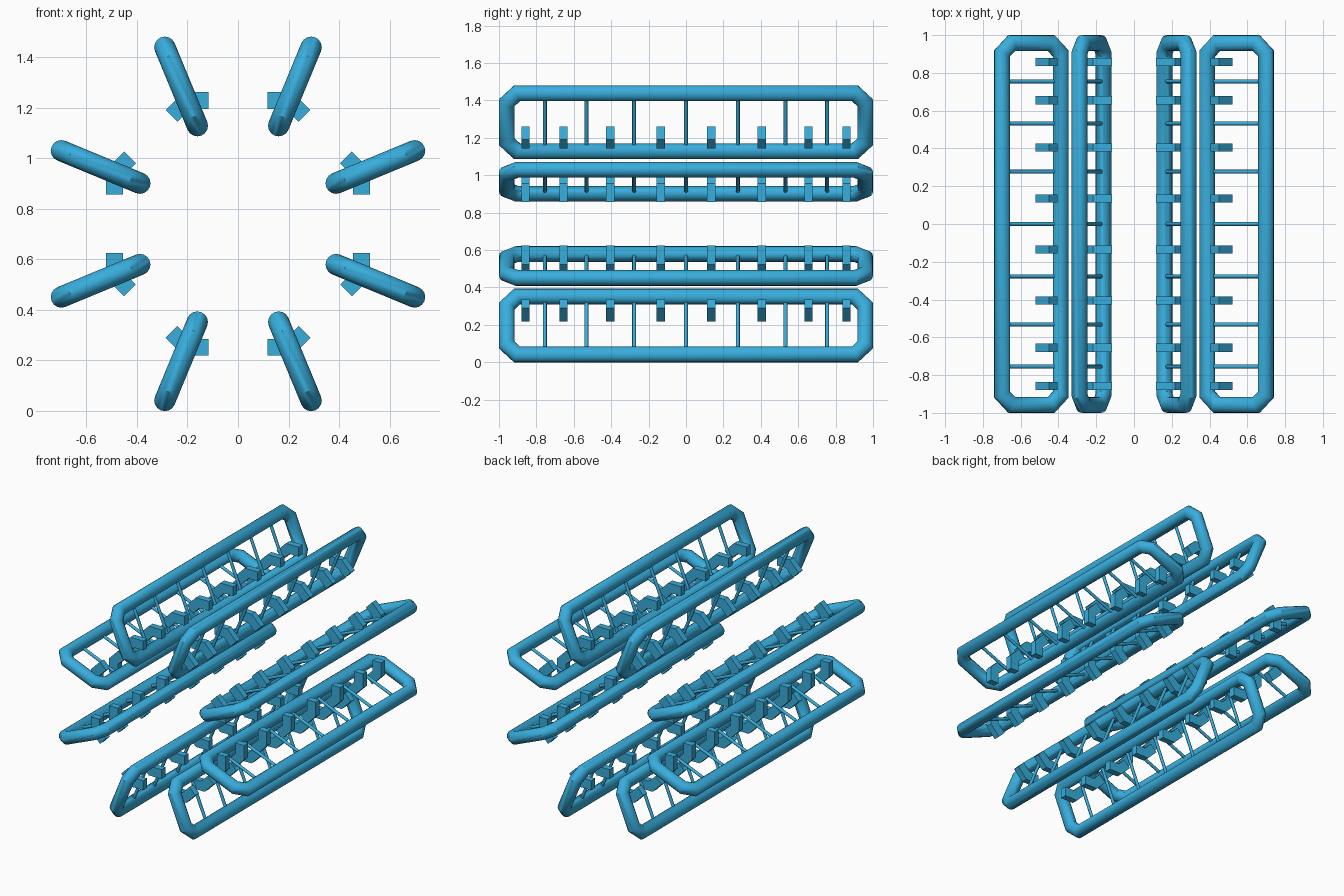
import bpy, bmesh, math
from mathutils import Matrix, Vector

if "Cube" in bpy.data.objects:
    bpy.data.objects.remove(bpy.data.objects["Cube"])

CZ = 0.74                      # height of the common axis (along y)
R_IN, R_OUT = 0.42, 0.756      # radial position of the rail centrelines
TUBE, HALF, CH = 0.042, 0.958, 0.055

mat = bpy.data.materials.new("blue")
mat.diffuse_color = (0.04, 0.42, 0.72, 1)
mat.use_nodes = True
mat.node_tree.nodes["Principled BSDF"].inputs["Base Color"].default_value = mat.diffuse_color


def to_mesh(bm, name):
    bmesh.ops.recalc_face_normals(bm, faces=bm.faces)
    me = bpy.data.meshes.new(name)
    bm.to_mesh(me)
    bm.free()
    me.materials.append(mat)
    return me


def frame_mesh(n=16):
    """Closed tubular loop in the y-z plane with chamfered corners."""
    a, b, c = HALF, R_OUT, R_IN
    pts = [(a, c + CH), (a, b - CH), (a - CH, b), (CH - a, b),
           (-a, b - CH), (-a, c + CH), (CH - a, c), (a - CH, c)]
    pts = [Vector(p) for p in pts]
    bm = bmesh.new()
    rings = []
    for i, p in enumerate(pts):
        d1 = (p - pts[i - 1]).normalized()
        d2 = (pts[(i + 1) % 8] - p).normalized()
        n1, n2 = Vector((d1.y, -d1.x)), Vector((d2.y, -d2.x))
        m = (n1 + n2) / (1 + n1.dot(n2))
        ring = []
        for k in range(n):
            t = 2 * math.pi * k / n
            q = p + m * TUBE * math.cos(t)
            ring.append(bm.verts.new((TUBE * math.sin(t), q.x, q.y)))
        rings.append(ring)
    for i in range(8):
        r, s = rings[i], rings[(i + 1) % 8]
        for k in range(n):
            j = (k + 1) % n
            bm.faces.new((r[k], r[j], s[j], s[k]))
    return to_mesh(bm, "tube_frame")


def rods_mesh():
    """Thin rods joining the inner and outer rails."""
    bm = bmesh.new()
    for y in (-0.755, -0.532, -0.277, 0, 0.277, 0.532, 0.755):
        bmesh.ops.create_cone(bm, cap_ends=True, segments=10, radius1=0.0105,
                              radius2=0.0105, depth=R_OUT - R_IN,
                              matrix=Matrix.Translation((0, y, (R_OUT + R_IN) / 2)))
    return to_mesh(bm, "thin_rods")


def clips_mesh():
    """Bent clips: corner pieces of an octagonal ring around the axis."""
    h = math.radians(22.5)

    def leg(tan, rad, s):      # point on the ring side turned by 22.5 degrees
        return (s * (rad * math.sin(h) - tan * math.cos(h)),
                rad * math.cos(h) + tan * math.sin(h))

    ro, ri, e = 0.521, 0.455, 0.116
    prof = [leg(e, ro, 1), (0, ro / math.cos(h)), leg(e, ro, -1),
            leg(e, ri, -1), (0, ri / math.cos(h)), leg(e, ri, 1)]
    bm = bmesh.new()
    for y in (-0.858, -0.655, -0.405, -0.135, 0.135, 0.405, 0.655, 0.858):
        f, k = [[bm.verts.new((x, y + d, z)) for x, z in prof] for d in (-0.022, 0.022)]
        for v in (f, k):
            bm.faces.new((v[0], v[1], v[4], v[5]))
            bm.faces.new((v[1], v[2], v[3], v[4]))
        for i in range(6):
            j = (i + 1) % 6
            bm.faces.new((f[i], f[j], k[j], k[i]))
    return to_mesh(bm, "bent_clips")


# Repeat the three parts around the axis
parts = [frame_mesh(), rods_mesh(), clips_mesh()]
for me in parts[:2]:
    me.shade_smooth()
    me.set_sharp_from_angle(angle=math.radians(40))
for i in range(8):
    for me in parts:
        ob = bpy.data.objects.new(f"{me.name}_{i + 1}", me)
        ob.location.z = CZ
        ob.rotation_euler.y = math.radians(22.5 + 45 * i)
        bpy.context.collection.objects.link(ob)
